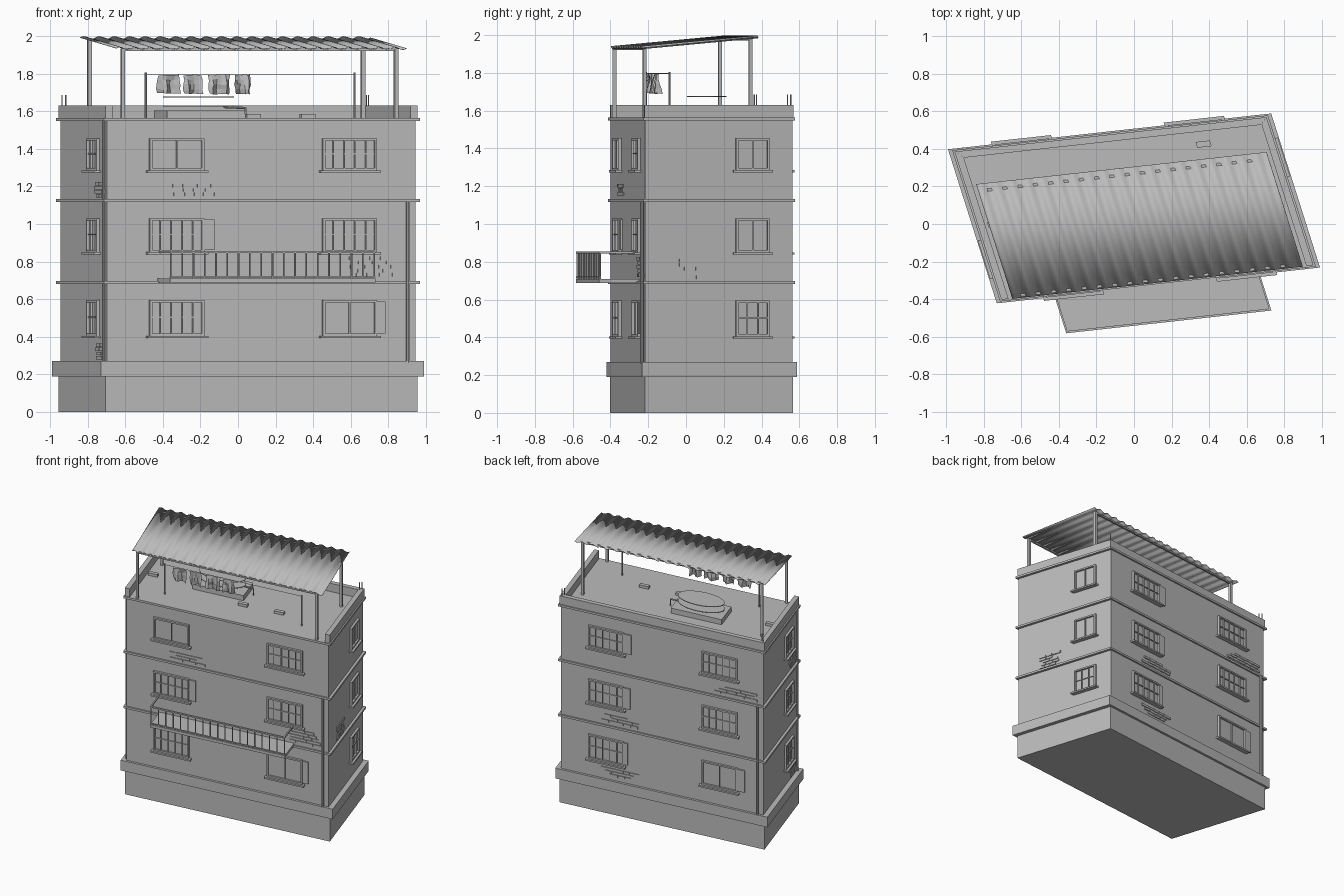
import bpy, bmesh, math, random
from mathutils import Matrix, Vector

random.seed(4)
if "Cube" in bpy.data.objects:
    bpy.data.objects.remove(bpy.data.objects["Cube"], do_unlink=True)

grey = bpy.data.materials.new("plain_grey")
grey.use_nodes = True
grey.diffuse_color = (0.5, 0.5, 0.5, 1)
for n in grey.node_tree.nodes:
    if n.type == 'BSDF_PRINCIPLED':
        n.inputs["Base Color"].default_value = (0.5, 0.5, 0.5, 1)

# The plot is a slanted parallelogram: u runs along the front, v towards the back
PLAN = Matrix(((0.994, -0.302, 0, 0), (0.11, 0.953, 0, 0.083), (0, 0, 1, 0), (0, 0, 0, 1)))
UNPLAN = PLAN.inverted()
A, B = 0.825, 0.41          # half length and half depth of the walls
ROOF = 1.562


def finish(name, bm, smooth=False):
    bmesh.ops.transform(bm, matrix=PLAN, verts=bm.verts)
    me = bpy.data.meshes.new(name)
    bm.to_mesh(me)
    bm.free()
    me.materials.append(grey)
    for p in me.polygons:
        p.use_smooth = smooth
    ob = bpy.data.objects.new(name, me)
    bpy.context.scene.collection.objects.link(ob)
    return ob


def box(bm, u0, u1, v0, v1, z0, z1):
    m = Matrix.Translation(((u0 + u1) / 2, (v0 + v1) / 2, (z0 + z1) / 2))
    m = m @ Matrix.Diagonal((abs(u1 - u0), abs(v1 - v0), z1 - z0, 1))
    bmesh.ops.create_cube(bm, size=1, matrix=m)


def rod(bm, p, q, r, sides=8):
    p, q = Vector(p), Vector(q)
    d = q - p
    m = Matrix.Translation((p + q) / 2) @ d.to_track_quat('Z', 'Y').to_matrix().to_4x4()
    bmesh.ops.create_cone(bm, cap_ends=True, segments=sides, radius1=r, radius2=r,
                          depth=d.length, matrix=m)


def wall_box(bm, side, s0, s1, o0, o1, z0, z1):
    """Box on a wall: s along it (rightwards on front and right), o outwards."""
    if side == "front":
        box(bm, s0, s1, -B - o1, -B - o0, z0, z1)
    elif side == "back":
        box(bm, -s1, -s0, B + o0, B + o1, z0, z1)
    elif side == "right":
        box(bm, A + o0, A + o1, s0, s1, z0, z1)
    else:
        box(bm, -A - o1, -A - o0, -s1, -s0, z0, z1)


def slab(name, a, b, z0, z1):
    bm = bmesh.new()
    box(bm, -a, a, -b, b, z0, z1)
    finish(name, bm)


# Main masses
slab("base", 0.835, 0.412, 0, 0.2)
slab("base_ledge", 0.865, 0.43, 0.19, 0.27)
slab("walls", A, B, 0.25, ROOF)
for i, z in enumerate((0.69, 1.125, 1.557)):
    slab(f"floor_band_{i + 1}", 0.845, 0.422, z - 0.008, z + 0.008)

# Parapet on three sides, open at the front
bm = bmesh.new()
for s in (-1, 1):
    box(bm, s * 0.835, s * 0.797, -0.413, 0.413, ROOF - 0.01, 1.63)
box(bm, -0.8, 0.8, 0.375, 0.413, ROOF - 0.01, 1.63)
finish("parapet", bm)


def window(name, side, s, half, z0, z1, grid=True, shutter=0):
    bm = bmesh.new()
    f = 0.012
    wall_box(bm, side, s - half, s + half, 0, 0.003, z0, z1)
    for a0, a1, b0, b1 in ((s - half, s - half + f, z0, z1), (s + half - f, s + half, z0, z1),
                           (s - half, s + half, z1 - f, z1), (s - half, s + half, z0, z0 + f)):
        wall_box(bm, side, a0, a1, 0, 0.018, b0, b1)
    bars = max(2, round(half / 0.029)) if grid else 2
    for i in range(1, bars):
        x = s - half + 2 * half * i / bars
        wall_box(bm, side, x - 0.003, x + 0.003, 0, 0.012, z0, z1)
    if grid:
        m = z0 + (z1 - z0) * 0.52
        wall_box(bm, side, s - half, s + half, 0, 0.011, m - 0.003, m + 0.003)
    wall_box(bm, side, s - half - 0.016, s + half + 0.016, 0, 0.035, z0 - 0.012, z0)
    if shutter:
        wall_box(bm, side, s + half, s + half + shutter, 0, 0.012, z0 + 0.012, z1 - 0.006)
    finish(name, bm)


# Windows: two columns on the long walls, one on the short walls
floors = ((0.405, 0.595), (0.85, 1.03), (1.285, 1.455))
plain = {("front", 0, 2), ("front", 1, 0), ("back", 1, 0), ("right", 0, 1), ("right", 0, 2)}
shutters = {("front", 0, 1): 0.055, ("front", 1, 0): 0.045, ("back", 0, 2): 0.06,
            ("back", 0, 1): 0.05, ("back", 0, 0): 0.03, ("back", 1, 0): 0.06}
for side in ("front", "back", "right", "left"):
    columns = (-0.455, 0.47) if side in ("front", "back") else (0.187,)
    half = 0.145 if len(columns) == 2 else 0.093
    for c, s in enumerate(columns):
        for f, (z0, z1) in enumerate(floors):
            key = (side, c, f)
            window(f"{side}_window_{c + 1}_floor_{f + 1}", side, s, half, z0, z1,
                   key not in plain, shutters.get(key, 0))


# Patches of bare brick where the plaster is gone
def brick_patch(name, side, s0, s1, z0, rows):
    bm = bmesh.new()
    for r in range(rows):
        z = z0 + r * 0.022
        s = s0 + random.uniform(0, 0.3) * (s1 - s0)
        end = s1 - random.uniform(0, 0.3) * (s1 - s0)
        while s < end:
            w = random.uniform(0.04, 0.075)
            wall_box(bm, side, s, s + w, 0, 0.007, z, z + 0.018)
            s += w + 0.005
    finish(name, bm)


patches = (("front", -0.49, -0.19, 1.15, 3), ("front", 0.43, 0.75, 0.72, 5),
           ("back", -0.5, -0.22, 0.72, 3), ("back", 0.42, 0.74, 1.15, 3),
           ("back", -0.5, -0.25, 0.3, 3), ("right", -0.24, -0.08, 0.71, 5),
           ("left", 0.2, 0.36, 1.14, 4), ("left", 0.2, 0.36, 0.28, 4))
for i, p in enumerate(patches):
    brick_patch(f"{p[0]}_brick_patch_{i + 1}", *p)

# Downpipes
bm = bmesh.new()
for s in (-1, 1):
    rod(bm, (s * -0.78, s * 0.422, 0.26), (s * -0.78, s * 0.422, 1.12), 0.01)
rod(bm, (-0.835, -0.38, 0.26), (-0.835, -0.38, 1.55), 0.008)
finish("downpipes", bm)

# Balcony with railing
u0, u1, v0 = -0.555, 0.543, -0.633
bm = bmesh.new()
box(bm, u0, u1, v0, -B, 0.688, 0.71)
finish("balcony_floor", bm)
bm = bmesh.new()
box(bm, u0, u1, v0, v0 + 0.012, 0.845, 0.855)
box(bm, u0, u1, v0, v0 + 0.012, 0.715, 0.722)
for u in (u0, u1 - 0.01):
    box(bm, u, u + 0.01, v0, -B, 0.845, 0.855)
bars = 18
for i in range(bars + 1):
    u = u0 + 0.005 + (u1 - u0 - 0.01) * i / bars
    rod(bm, (u, v0 + 0.006, 0.7), (u, v0 + 0.006, 0.85), 0.0045, 6)
finish("balcony_railing", bm)

# Corrugated canopy on four posts
def sheet_height(v):
    return 1.935 + (v + 0.415) / 0.64 * 0.057


bm = bmesh.new()
waves, step = 19, 8
rows = []
for v in (-0.415, 0.225):
    rows.append([bm.verts.new((-0.777 + 1.554 * i / (waves * step), v,
                 sheet_height(v) + 0.007 * math.sin(math.tau * i / step)))
                 for i in range(waves * step + 1)])
for i in range(waves * step):
    bm.faces.new((rows[0][i], rows[0][i + 1], rows[1][i + 1], rows[1][i]))
sheet = finish("canopy_sheet", bm, True)
solid = sheet.modifiers.new("thickness", 'SOLIDIFY')
solid.thickness = 0.002

bm = bmesh.new()
for v in (-0.4, 0.187):
    top = sheet_height(v) - 0.004
    for u in (-0.738, 0.725):
        box(bm, u - 0.01, u + 0.01, v - 0.01, v + 0.01, ROOF - 0.01, top)
    box(bm, -0.74, 0.735, v - 0.007, v + 0.007, top - 0.012, top)
finish("canopy_posts", bm)

# Washing line with hanging cloths
line_v = -0.243
bm = bmesh.new()
for u in (-0.567, 0.55):
    rod(bm, (u, line_v, ROOF), (u, line_v, 1.805), 0.006)
rod(bm, (-0.567, line_v, 1.797), (0.55, line_v, 1.797), 0.002, 6)
finish("washing_line", bm)
for k, (u, w) in enumerate(((-0.446, 0.115), (-0.315, 0.095), (-0.175, 0.115), (-0.049, 0.09))):
    bm = bmesh.new()
    bmesh.ops.create_grid(bm, x_segments=5, y_segments=4, size=0.5)
    for p in bm.verts:
        x, y = p.co.x, p.co.y
        fold = 0.022 * (0.6 - y) * math.sin(9 * x + k) + random.uniform(-0.005, 0.005)
        p.co = (u + w * x + random.uniform(-0.004, 0.004), line_v + fold,
                1.742 + 0.1 * y + random.uniform(-0.004, 0.004))
    finish(f"cloth_{k + 1}", bm)

# Water tank: plinth, shallow discs and outlet pipe
bm = bmesh.new()
box(bm, -0.4, 0.015, -0.07, 0.16, ROOF - 0.01, 1.605)
finish("tank_plinth", bm)
bm = bmesh.new()
for z in (1.628, 1.675):
    m = Matrix.Translation((-0.196, 0.05, z)) @ Matrix.Diagonal((0.187, 0.108, 1, 1))
    bmesh.ops.create_cone(bm, cap_ends=True, segments=32, radius1=1, radius2=1, depth=0.005, matrix=m)
finish("tank_discs", bm)
bm = bmesh.new()
rod(bm, (-0.06, 0.05, 1.622), (0.055, 0.05, 1.617), 0.006)
rod(bm, (0.055, 0.05, 1.62), (0.055, 0.05, ROOF), 0.006)
finish("tank_pipe", bm)

# Loose bricks on the roof
bm = bmesh.new()
for x, y in ((0.08, -0.05), (0.37, -0.01), (0.37, 0.425), (-0.74, 0.0)):
    c = UNPLAN @ Vector((x, y, 0))
    box(bm, c.x - 0.038, c.x + 0.038, c.y - 0.016, c.y + 0.016, ROOF, 1.585)
finish("loose_bricks", bm)

# Bare reinforcing rods at the back corners
bm = bmesh.new()
for u, v in ((-0.82, 0.4), (-0.805, 0.385), (0.82, 0.4), (0.805, 0.385)):
    rod(bm, (u, v, ROOF), (u, v, 1.685), 0.003, 6)
finish("reinforcing_rods", bm)
